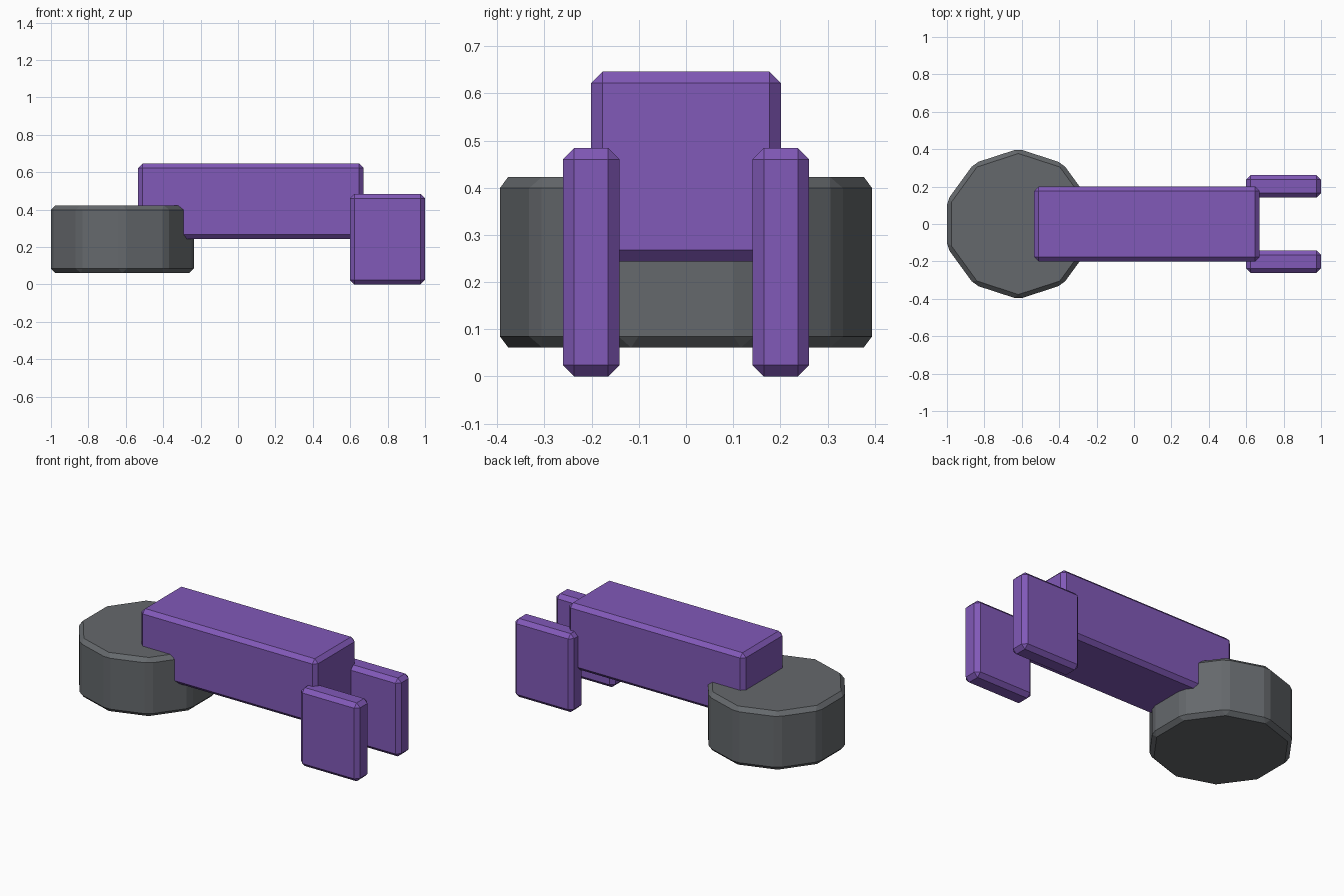
import bpy

if "Cube" in bpy.data.objects:
    bpy.data.objects.remove(bpy.data.objects["Cube"])

BEVEL = 0.024


def material(name, rgb):
    mat = bpy.data.materials.new(name)
    mat.diffuse_color = (*rgb, 1)
    mat.use_nodes = True
    mat.node_tree.nodes["Principled BSDF"].inputs["Base Color"].default_value = mat.diffuse_color
    return mat


purple = material("purple", (0.22, 0.10, 0.48))
grey = material("dark_grey", (0.13, 0.14, 0.15))


def finish(name, mat):
    ob = bpy.context.object
    ob.name = name
    ob.data.materials.append(mat)
    # flat single-segment chamfer on every edge
    mod = ob.modifiers.new("chamfer", 'BEVEL')
    mod.width = BEVEL
    mod.segments = 1
    mod.limit_method = 'ANGLE'
    return ob


def box(name, centre, size, mat):
    bpy.ops.mesh.primitive_cube_add(size=1, location=centre)
    bpy.context.object.scale = size
    bpy.ops.object.transform_apply(location=False, rotation=False, scale=True)
    return finish(name, mat)


# ten-sided drum, one corner pointing along y
bpy.ops.mesh.primitive_cylinder_add(vertices=10, radius=0.402, depth=0.362,
                                    location=(-0.618, 0, 0.242))
finish("drum", grey)

# long main beam resting into the drum
box("beam", (0.069, 0, 0.445), (1.206, 0.402, 0.402), purple)

# pair of upright end plates
for side, label in ((-1, "front"), (1, "back")):
    box(f"end_plate_{label}", (0.799, side * 0.201, 0.242),
        (0.402, 0.12, 0.484), purple)
